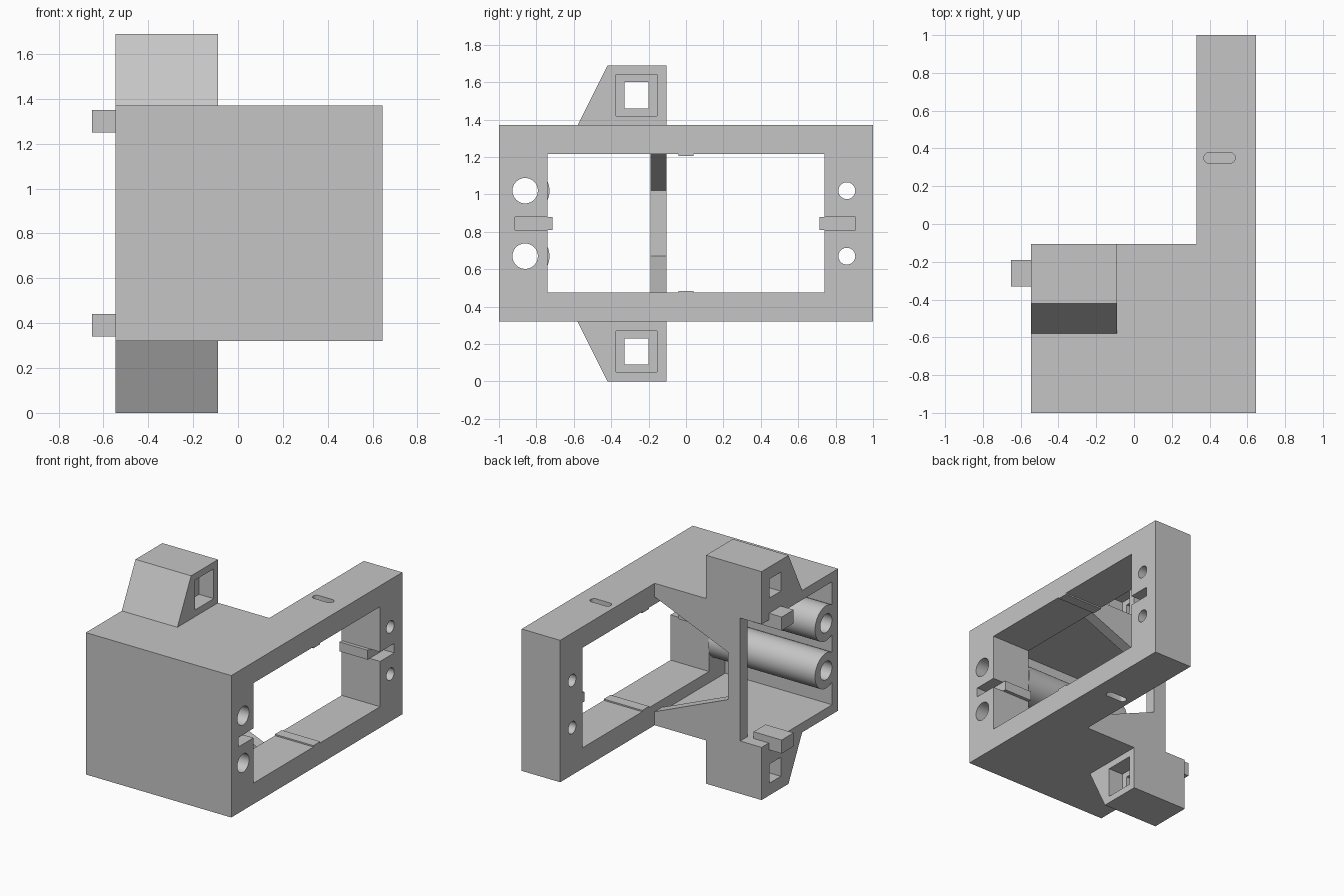
import bpy, bmesh, math
from mathutils import Vector

if "Cube" in bpy.data.objects:
    bpy.data.objects.remove(bpy.data.objects["Cube"])

grey = bpy.data.materials.new("plain_grey")
grey.diffuse_color = (0.56, 0.56, 0.56, 1)
grey.use_nodes = True
grey.node_tree.nodes["Principled BSDF"].inputs["Base Color"].default_value = grey.diffuse_color
MID = 0.845  # mirror height of the bracket


def prism(name, pts, axis, a, b):
    """Extrude a 2D outline along an axis from a to b."""
    place = {"x": lambda u, v, t: (t, u, v),
             "y": lambda u, v, t: (u, t, v),
             "z": lambda u, v, t: (u, v, t)}[axis]
    bm = bmesh.new()
    face = bm.faces.new([bm.verts.new(place(u, v, a)) for u, v in pts])
    ext = bmesh.ops.extrude_face_region(bm, geom=[face])
    verts = [g for g in ext["geom"] if isinstance(g, bmesh.types.BMVert)]
    step = Vector(place(0, 0, b - a))
    bmesh.ops.translate(bm, verts=verts, vec=step)
    bmesh.ops.recalc_face_normals(bm, faces=bm.faces)
    me = bpy.data.meshes.new(name)
    bm.to_mesh(me)
    bm.free()
    me.materials.append(grey)
    ob = bpy.data.objects.new(name, me)
    bpy.context.collection.objects.link(ob)
    return ob


def box(name, x, y, z):
    return prism(name, [(x[0], y[0]), (x[1], y[0]), (x[1], y[1]), (x[0], y[1])], "z", *z)


def circle(u, v, r, n=40):
    return [(u + r * math.cos(2 * math.pi * i / n), v + r * math.sin(2 * math.pi * i / n))
            for i in range(n)]


def boolean(ob, other, op="DIFFERENCE"):
    """Apply a boolean and remove the second object."""
    mod = ob.modifiers.new("bool", "BOOLEAN")
    mod.operation, mod.solver, mod.object = op, "EXACT", other
    bpy.context.view_layer.objects.active = ob
    bpy.ops.object.modifier_apply(modifier=mod.name)
    bpy.data.objects.remove(other)


def smooth(ob):
    bpy.ops.object.select_all(action="DESELECT")
    ob.select_set(True)
    bpy.context.view_layer.objects.active = ob
    bpy.ops.object.shade_smooth_by_angle(angle=math.radians(30))


def flip(z):
    return tuple(sorted(2 * MID - v for v in z))


# Rectangular mounting frame with its large opening
frame = box("mounting_frame", (0.33, 0.645), (-1, 1), (0.32, 1.37))
boolean(frame, box("cut", (0, 1), (-0.74, 0.74), (0.475, 1.215)))
for z in (0.67, 1.02):
    boolean(frame, prism("cut", circle(0.86, z, 0.045), "x", 0, 1))
    boolean(frame, prism("cut", circle(-0.86, z, 0.068), "x", 0, 1))
# Key notches at both ends of the opening
for y in ((-0.915, -0.7), (0.7, 0.905)):
    boolean(frame, box("cut", (0.56, 0.8), y, (0.81, 0.88)))
# Shallow tie slots on top and underside
slot = [(0.40 + 0.11 * (c > 0) + 0.028 * c - 0.002, 0.35 + 0.028 * s)
        for c, s in [(math.cos(math.pi * (i + 0.5) / 12), math.sin(math.pi * (i + 0.5) / 12))
                     for i in range(-6, 18)]]
boolean(frame, prism("cut", slot, "z", 1.32, 1.5))
boolean(frame, prism("cut", slot, "z", 0.2, 0.37))

# Hollow side shell, open on the left
shell = box("side_shell", (-0.545, 0.33), (-1, -0.105), (0.32, 1.37))
boolean(shell, box("cut", (-0.7, 0.5), (-0.93, -0.19), (0.39, 1.30)))
boolean(shell, prism("cut", [(0.4, 1.299), (-0.27, 1.02), (-0.27, 0.67), (0.4, 0.391)],
                     "y", -0.25, 0.1))
boolean(shell, box("cut", (-0.7, -0.37), (-0.3, 0.1), (0.39, 1.30)))
boolean(shell, frame, "UNION")
shell.name = "bracket_body"
smooth(shell)

# Key bars standing slightly into the opening
box("front_key_bar", (0.33, 0.56), (-0.75, -0.715), (0.81, 0.88))
box("rear_key_bar", (0.33, 0.56), (0.715, 0.75), (0.81, 0.88))

# Low ridges across the opening
for name, z in (("lower_ridge", (0.465, 0.485)), ("upper_ridge", (1.205, 1.225))):
    box(name, (0.33, 0.645), (-0.04, 0.04), z)

# Screw tubes along the front wall
for name, z in (("lower_screw_tube", 0.67), ("upper_screw_tube", 1.02)):
    tube = prism(name, circle(-0.86, z, 0.13, 48), "x", -0.545, 0.33)
    boolean(tube, prism("cut", circle(-0.86, z, 0.068), "x", -1, 1))
    smooth(tube)

# Ears with stepped square holes, and clip tabs, above and below
for side, m in (("upper", lambda z: z), ("lower", flip)):
    top, base = (1.69, 1.37) if side == "upper" else (0.0, 0.32)
    ear = prism(side + "_ear", [(-0.58, base), (-0.42, top), (-0.105, top), (-0.105, base)],
                "x", -0.545, -0.09)
    boolean(ear, box("cut", (-0.21, 0.2), (-0.375, -0.155), m((1.42, 1.64))))
    boolean(ear, box("cut", (-1, 0.2), (-0.33, -0.2), m((1.46, 1.60))))
    box(side + "_clip_tab", (-0.65, -0.42), (-0.33, -0.19), m((1.25, 1.35)))
